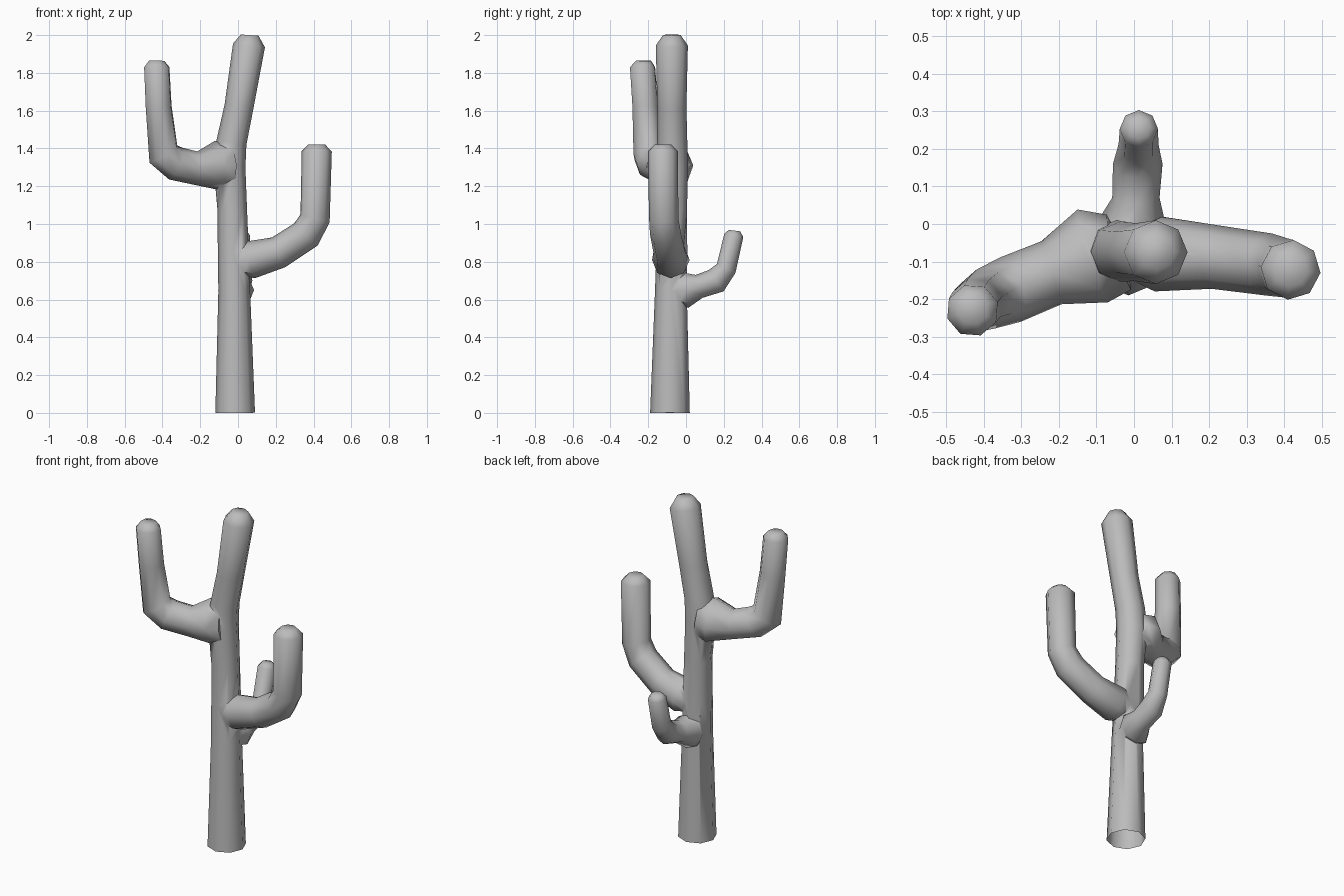
import bpy, bmesh, math
from mathutils import Vector

cube = bpy.data.objects.get("Cube")
if cube:
    bpy.data.objects.remove(cube, do_unlink=True)

SIDES = 8

grey = bpy.data.materials.new("plain grey")
grey.use_nodes = True
colour = (0.5, 0.5, 0.5, 1)
grey.diffuse_color = colour
grey.node_tree.nodes["Principled BSDF"].inputs["Base Color"].default_value = colour


def limb(name, path, side):
    """Eight-sided tube through (x, y, z, radius) points, mitred at its bends."""
    side = Vector(side).normalized()
    pts = [Vector(p[:3]) for p in path]
    dirs = [(b - a).normalized() for a, b in zip(pts, pts[1:])]
    bm = bmesh.new()
    rings = []
    for i, p in enumerate(pts):
        before, after = dirs[max(i - 1, 0)], dirs[min(i, len(dirs) - 1)]
        along = (before + after).normalized()
        across = along.cross(side).normalized()
        stretch = 1 / max(along.dot(after), 0.7)
        r = path[i][3]
        ring = []
        for k in range(SIDES):
            a = math.tau * k / SIDES
            ring.append(bm.verts.new(
                p + side * r * math.cos(a) + across * r * stretch * math.sin(a)))
        rings.append(ring)
    for low, high in zip(rings, rings[1:]):
        for k in range(SIDES):
            n = (k + 1) % SIDES
            bm.faces.new((low[k], low[n], high[n], high[k]))
    bm.faces.new(rings[0])
    bm.faces.new(rings[-1])
    bmesh.ops.recalc_face_normals(bm, faces=bm.faces)
    mesh = bpy.data.meshes.new(name)
    bm.to_mesh(mesh)
    bm.free()
    mesh.materials.append(grey)
    obj = bpy.data.objects.new(name, mesh)
    bpy.context.collection.objects.link(obj)
    return obj


# Trunk, leaning slightly above the upper fork
cactus = limb("cactus", [
    (-0.015, -0.085, 0, 0.105), (-0.02, -0.08, 0.65, 0.084),
    (-0.025, -0.075, 0.85, 0.082), (-0.03, -0.073, 1.07, 0.078),
    (-0.045, -0.073, 1.3, 0.084), (-0.035, -0.073, 1.43, 0.08),
    (0.005, -0.075, 1.62, 0.077), (0.058, -0.075, 1.945, 0.085),
    (0.062, -0.075, 2.0, 0.047)], (0, 1, 0))

# Arms, each flaring where it meets the trunk
arms = [
    limb("upper_arm", [
        (-0.04, -0.075, 1.315, 0.105), (-0.11, -0.085, 1.31, 0.13),
        (-0.22, -0.13, 1.295, 0.088), (-0.33, -0.175, 1.32, 0.09),
        (-0.395, -0.2, 1.37, 0.082), (-0.42, -0.215, 1.62, 0.072),
        (-0.43, -0.23, 1.83, 0.07), (-0.43, -0.225, 1.865, 0.042)],
        (0.13, -0.4, 0)),
    limb("lower_arm", [
        (0.0, -0.08, 0.795, 0.07), (0.065, -0.08, 0.81, 0.1),
        (0.215, -0.088, 0.85, 0.085), (0.36, -0.108, 0.945, 0.083),
        (0.408, -0.118, 1.03, 0.078), (0.417, -0.122, 1.385, 0.08),
        (0.417, -0.122, 1.42, 0.045)], (0.1, 1, 0)),
    limb("back_arm", [
        (-0.015, -0.06, 0.645, 0.07), (-0.01, -0.005, 0.65, 0.095),
        (0.005, 0.07, 0.67, 0.063), (0.01, 0.16, 0.7, 0.066),
        (0.012, 0.213, 0.765, 0.053), (0.013, 0.253, 0.94, 0.051),
        (0.013, 0.256, 0.965, 0.03)], (1, 0, 0)),
]

# Fuse the arms into the trunk
bpy.context.view_layer.objects.active = cactus
for arm in arms:
    mod = cactus.modifiers.new("fuse", 'BOOLEAN')
    mod.operation = 'UNION'
    mod.solver = 'EXACT'
    mod.object = arm
    bpy.ops.object.modifier_apply(modifier=mod.name)
    bpy.data.objects.remove(arm, do_unlink=True)

# Open foot, soft creases where the limbs meet
bm = bmesh.new()
bm.from_mesh(cactus.data)
foot = [f for f in bm.faces if all(v.co.z < 0.001 for v in f.verts)]
bmesh.ops.delete(bm, geom=foot, context='FACES')
bmesh.ops.remove_doubles(bm, verts=bm.verts, dist=0.004)
bm.to_mesh(cactus.data)
bm.free()

bpy.ops.object.select_all(action='DESELECT')
cactus.select_set(True)
bpy.ops.object.shade_smooth_by_angle(angle=math.radians(65))
